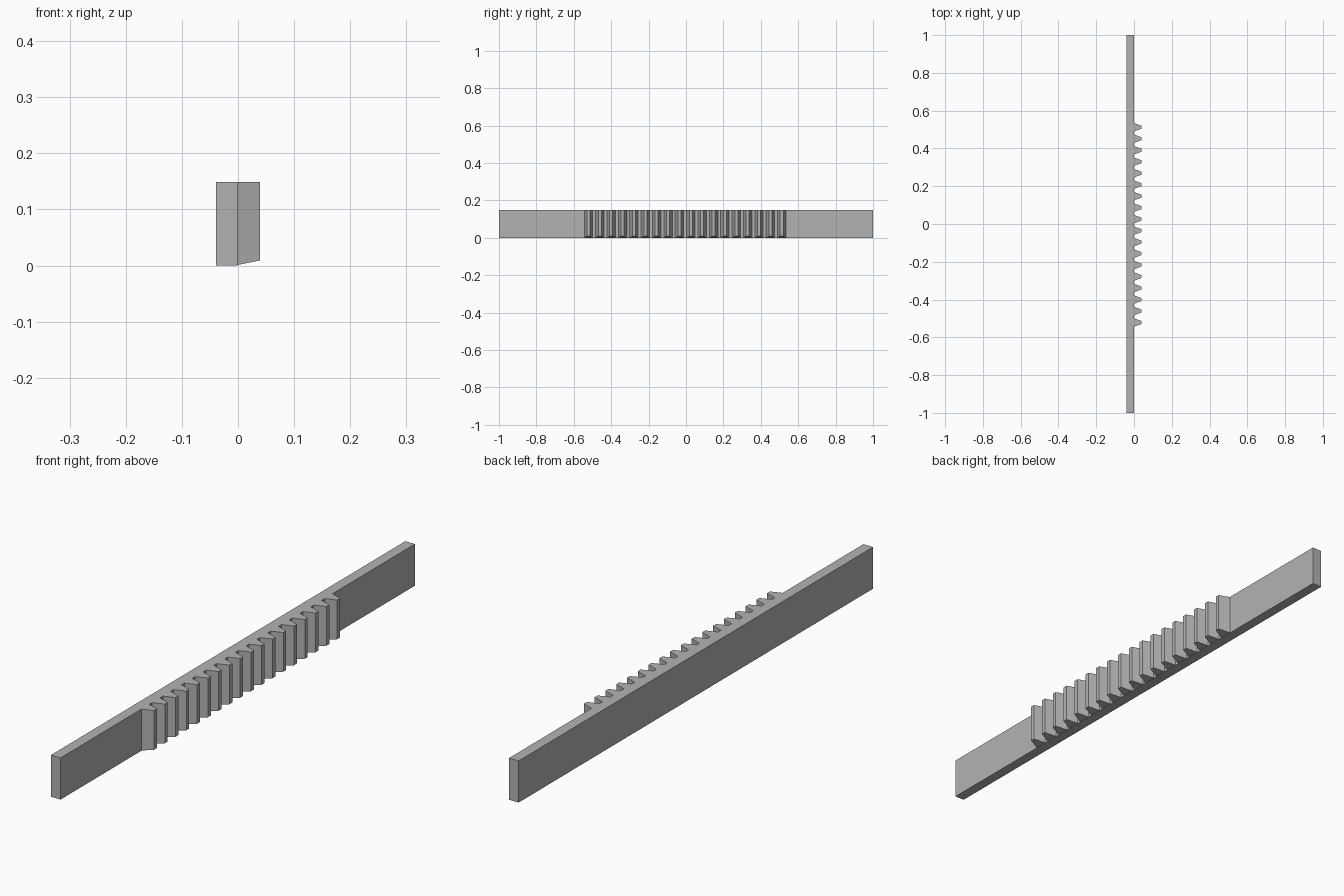
import bpy
import bmesh

cube = bpy.data.objects.get("Cube")
if cube:
    bpy.data.objects.remove(cube)

# Main dimensions
HEIGHT = 0.149
BACK, ROOT, TIP = -0.039, -0.001, 0.039
TEETH, PITCH, FIRST_Y = 18, 0.0608, -0.5215
ROOT_HALF, TIP_HALF = 0.0225, 0.0082
TIP_LIFT = 0.008

# Plain grey metal
steel = bpy.data.materials.new("grey steel")
steel.use_nodes = True
grey = (0.45, 0.45, 0.45, 1)
steel.diffuse_color = grey
steel.node_tree.nodes["Principled BSDF"].inputs["Base Color"].default_value = grey


def prism(name, outline, lift=lambda x: 0.0):
    """Extrude an (x, y) outline to full height, raising the underside by lift(x)."""
    bm = bmesh.new()
    low = [bm.verts.new((x, y, lift(x))) for x, y in outline]
    high = [bm.verts.new((x, y, HEIGHT)) for x, y in outline]
    bm.faces.new(low[::-1])
    bm.faces.new(high)
    for i in range(len(outline)):
        j = (i + 1) % len(outline)
        bm.faces.new((low[i], low[j], high[j], high[i]))
    bmesh.ops.recalc_face_normals(bm, faces=bm.faces)
    mesh = bpy.data.meshes.new(name)
    bm.to_mesh(mesh)
    bm.free()
    mesh.materials.append(steel)
    obj = bpy.data.objects.new(name, mesh)
    bpy.context.collection.objects.link(obj)
    return obj


# Long backing bar
prism("rack_bar", [(BACK, -1), (ROOT, -1), (ROOT, 1), (BACK, 1)])

# One tapered tooth with a sloping underside, repeated along the bar
teeth = prism(
    "rack_teeth",
    [(ROOT, -ROOT_HALF), (TIP, -TIP_HALF), (TIP, TIP_HALF), (ROOT, ROOT_HALF)],
    lambda x: 0.001 + TIP_LIFT * (x - ROOT) / (TIP - ROOT),
)
teeth.location.y = FIRST_Y
row = teeth.modifiers.new("tooth row", "ARRAY")
row.count = TEETH
row.use_relative_offset = False
row.use_constant_offset = True
row.constant_offset_displace = (0, PITCH, 0)
